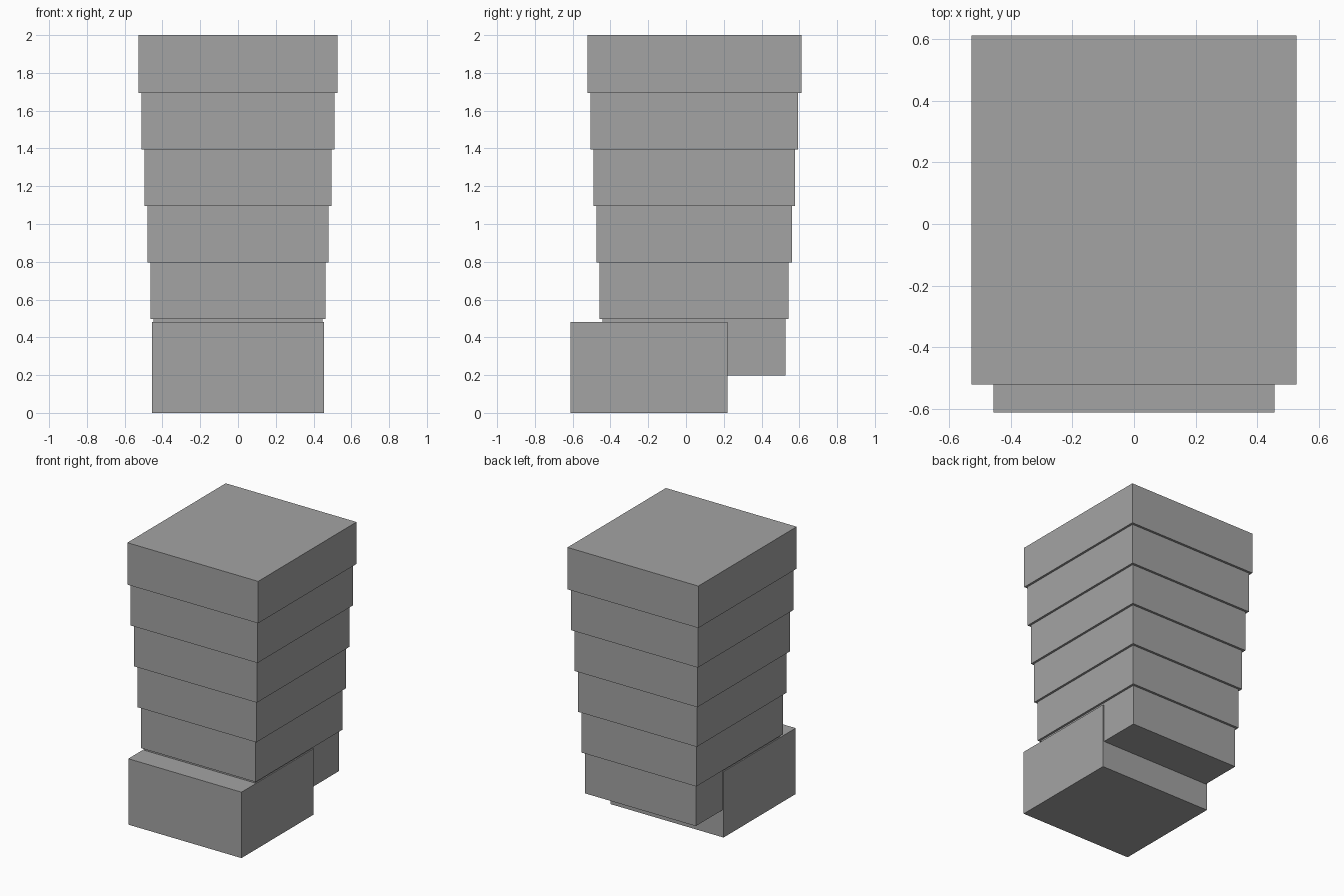
import bpy

if "Cube" in bpy.data.objects:
    bpy.data.objects.remove(bpy.data.objects["Cube"])

grey = bpy.data.materials.new("medium grey")
grey.diffuse_color = (0.37, 0.37, 0.37, 1)
grey.use_nodes = True
grey.node_tree.nodes["Principled BSDF"].inputs["Base Color"].default_value = grey.diffuse_color


def box(name, x, y, z):
    """Box from (min, max) ranges on each axis."""
    bpy.ops.mesh.primitive_cube_add(size=1)
    ob = bpy.context.object
    ob.name = name
    for v in ob.data.vertices:
        v.co = [r[0] if c < 0 else r[1] for c, r in zip(v.co, (x, y, z))]
    ob.data.materials.append(grey)
    return ob


# Low block at the front
box("front_base_block", (-0.456, 0.456), (-0.611, 0.219), (0, 0.48))

# Six stacked tiers, each slightly wider than the one below
TIERS = 6
edges = [0.198 + 0.2993 * i for i in range(TIERS)] + [2.0]
for i in range(TIERS):
    half_x = 0.447 + 0.016 * i
    front = -0.442 - 0.0158 * i
    back = 0.526 + 0.017 * i
    box(f"tier_{i + 1}", (-half_x, half_x), (front, back), (edges[i], edges[i + 1]))
